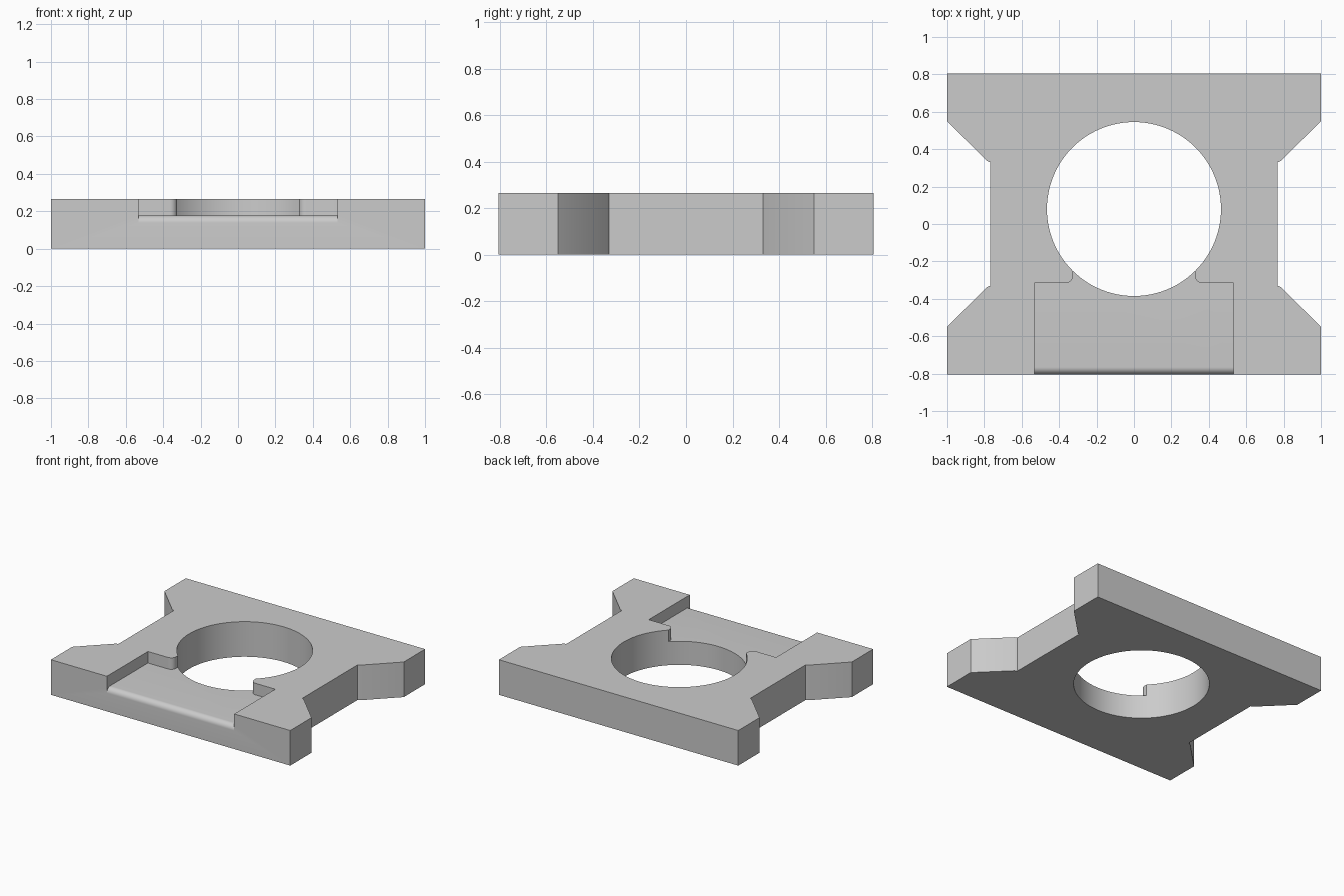
import bpy
import bmesh
from math import sin, cos, pi
from mathutils import Vector

cube = bpy.data.objects.get("Cube")
if cube:
    bpy.data.objects.remove(cube, do_unlink=True)

HEIGHT = 0.265
FLOOR = 0.178
LIP = 0.04

grey = bpy.data.materials.new("light grey")
grey.use_nodes = True
colour = (0.6, 0.6, 0.6, 1)
grey.diffuse_color = colour
grey.node_tree.nodes["Principled BSDF"].inputs["Base Color"].default_value = colour


def prism(name, points, offset):
    """Closed solid swept from a planar outline along an offset."""
    bm = bmesh.new()
    face = bm.faces.new([bm.verts.new(p) for p in points])
    top = bmesh.ops.extrude_face_region(bm, geom=[face])["geom"]
    bmesh.ops.translate(bm, vec=Vector(offset),
                        verts=[v for v in top if isinstance(v, bmesh.types.BMVert)])
    bmesh.ops.recalc_face_normals(bm, faces=bm.faces)
    mesh = bpy.data.meshes.new(name)
    bm.to_mesh(mesh)
    bm.free()
    mesh.materials.append(grey)
    obj = bpy.data.objects.new(name, mesh)
    bpy.context.collection.objects.link(obj)
    return obj


def arc(cx, cy, r, start, end, steps):
    return [(cx + r * cos(start + (end - start) * i / steps),
             cy + r * sin(start + (end - start) * i / steps)) for i in range(steps + 1)]


def mirrored(half):
    """Complete a right-hand outline with its left-hand reflection."""
    return half + [(-x, y) for x, y in reversed(half)]


# Plate with a notched waist on both sides
quarter = [(1, 0.805), (1, 0.55), (0.785, 0.337), (0.768, 0.33)]
side = [(x, -y) for x, y in quarter] + quarter[::-1]
plate = prism("plate", [(x, y, 0) for x, y in mirrored(side)], (0, 0, HEIGHT))

# Round through hole
circle = arc(0, 0.08, 0.465, 0, 2 * pi, 96)[:-1]
hole = prism("hole_cutter", [(x, y, -0.1) for x, y in circle], (0, 0, 0.5))

# Shallow front pocket, narrowing through rounded corners into the hole
pocket_side = [(0.532, -0.9), (0.532, -0.315)]
pocket_side += arc(0.365, -0.275, 0.04, -pi / 2, -pi, 8) + [(0.325, -0.1)]
pocket = prism("pocket_cutter", [(x, y, FLOOR) for x, y in mirrored(pocket_side)],
               (0, 0, 0.2))

# Rounded front lip of the pocket
lip_profile = [(-0.9, FLOOR - LIP)] + arc(-0.805 + LIP, FLOOR - LIP, LIP, pi, pi / 2, 10)
lip_profile += [(-0.805 + LIP, 0.3), (-0.9, 0.3)]
lip = prism("lip_cutter", [(-0.532, y, z) for y, z in lip_profile], (1.064, 0, 0))

for cutter in (hole, pocket, lip):
    mod = plate.modifiers.new(cutter.name, "BOOLEAN")
    mod.operation = "DIFFERENCE"
    mod.solver = "EXACT"
    mod.object = cutter
    bpy.context.view_layer.objects.active = plate
    bpy.ops.object.modifier_apply(modifier=mod.name)
    bpy.data.objects.remove(cutter, do_unlink=True)

# Smooth the curved walls and keep machined edges crisp
bpy.ops.object.select_all(action="DESELECT")
plate.select_set(True)
bpy.ops.object.shade_smooth_by_angle(angle=pi / 6)
